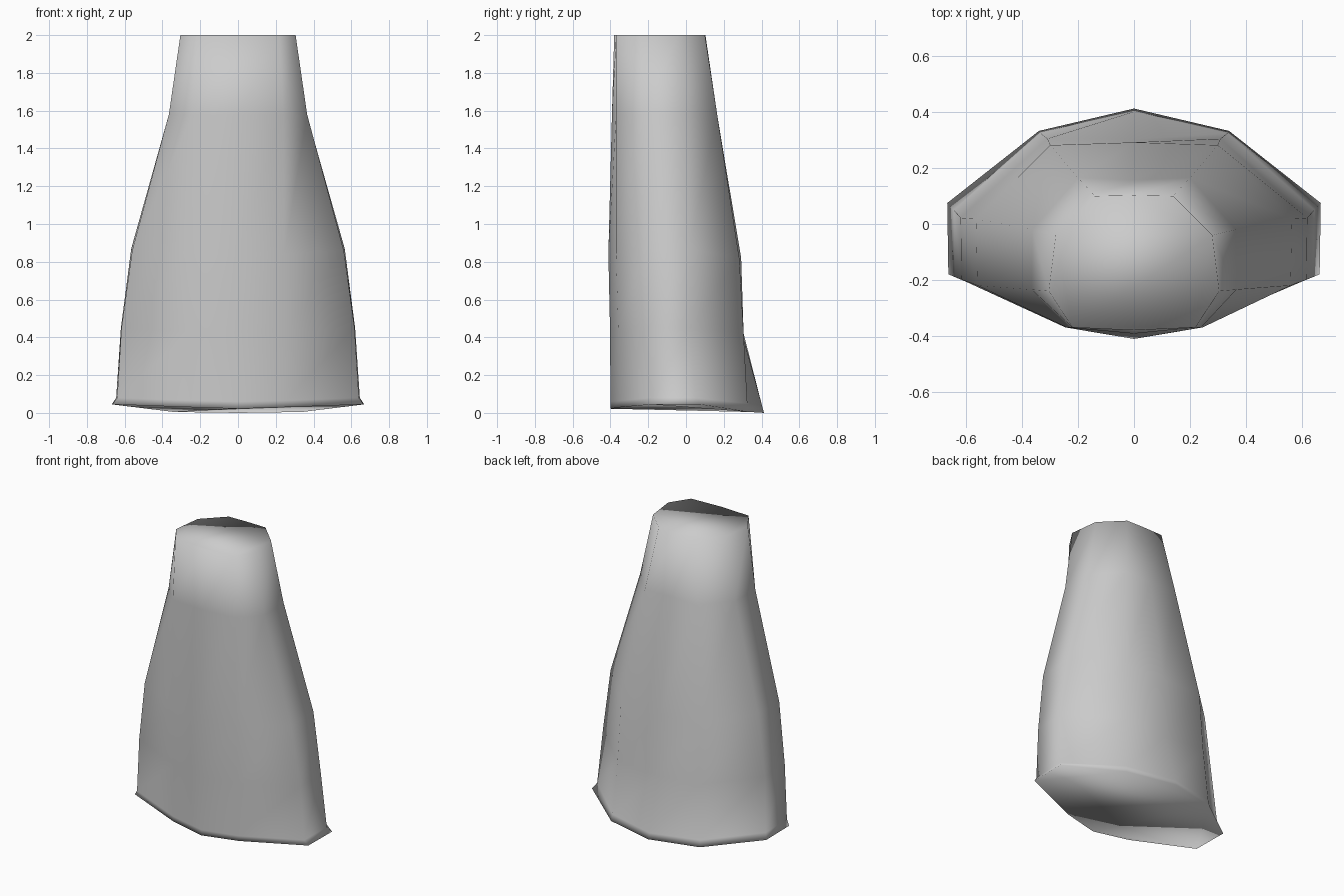
import bpy
import bmesh

cube = bpy.data.objects.get("Cube")
if cube:
    bpy.data.objects.remove(cube, do_unlink=True)

# One grey cloth material
grey = bpy.data.materials.new("soft grey")
grey.use_nodes = True
colour = (0.6, 0.6, 0.6, 1.0)
grey.diffuse_color = colour
grey.node_tree.nodes["Principled BSDF"].inputs["Base Color"].default_value = colour

# Left half of each cross-section, from front centre round to back centre:
# (heights, [(x, y), ...]); the right half is mirrored
SECTIONS = [
    ([0.022, 0.03, 0.045, 0.045, 0.005, 0.0],
     [(0, -.40), (.25, -.347), (.664, -.18), (.668, .075), (.34, .333), (0, .413)]),
    ([0.06, 0.065, 0.08, 0.08, 0.05, 0.04],
     [(0, -.40), (.25, -.347), (.64, -.19), (.645, .05), (.335, .325), (0, .402)]),
    ([0.43, 0.43, 0.45, 0.45, 0.42, 0.40],
     [(0, -.402), (.245, -.358), (.617, -.199), (.62, .022), (.31, .305), (0, .303)]),
    ([0.84, 0.84, 0.86, 0.87, 0.82, 0.82],
     [(0, -.411), (.245, -.37), (.56, -.22), (.565, .018), (.30, .282), (0, .292)]),
    ([1.58] * 6,
     [(0, -.392), (.24, -.37), (.366, -.235), (.364, -.02), (.20, .165), (0, .158)]),
    ([2.0] * 6,
     [(0, -.38), (.22, -.37), (.305, -.24), (.28, -.04), (.14, .10), (0, .103)]),
]


def make_ring(bm, heights, points):
    half = [(x, y, z) for (x, y), z in zip(points, heights)]
    other = [(-x, y, z) for x, y, z in reversed(half[1:-1])]
    return [bm.verts.new(p) for p in half + other]


# Flared body: lofted rings closed at both ends
bm = bmesh.new()
rings = [make_ring(bm, h, p) for h, p in SECTIONS]
for low, high in zip(rings, rings[1:]):
    n = len(low)
    for i in range(n):
        j = (i + 1) % n
        bm.faces.new((low[i], low[j], high[j], high[i]))
bm.faces.new(list(reversed(rings[0])))
bm.faces.new(rings[-1])
bmesh.ops.recalc_face_normals(bm, faces=bm.faces[:])
for face in bm.faces:
    face.smooth = True

mesh = bpy.data.meshes.new("flared_skirt")
bm.to_mesh(mesh)
bm.free()
mesh.materials.append(grey)
skirt = bpy.data.objects.new("flared_skirt", mesh)
bpy.context.collection.objects.link(skirt)
